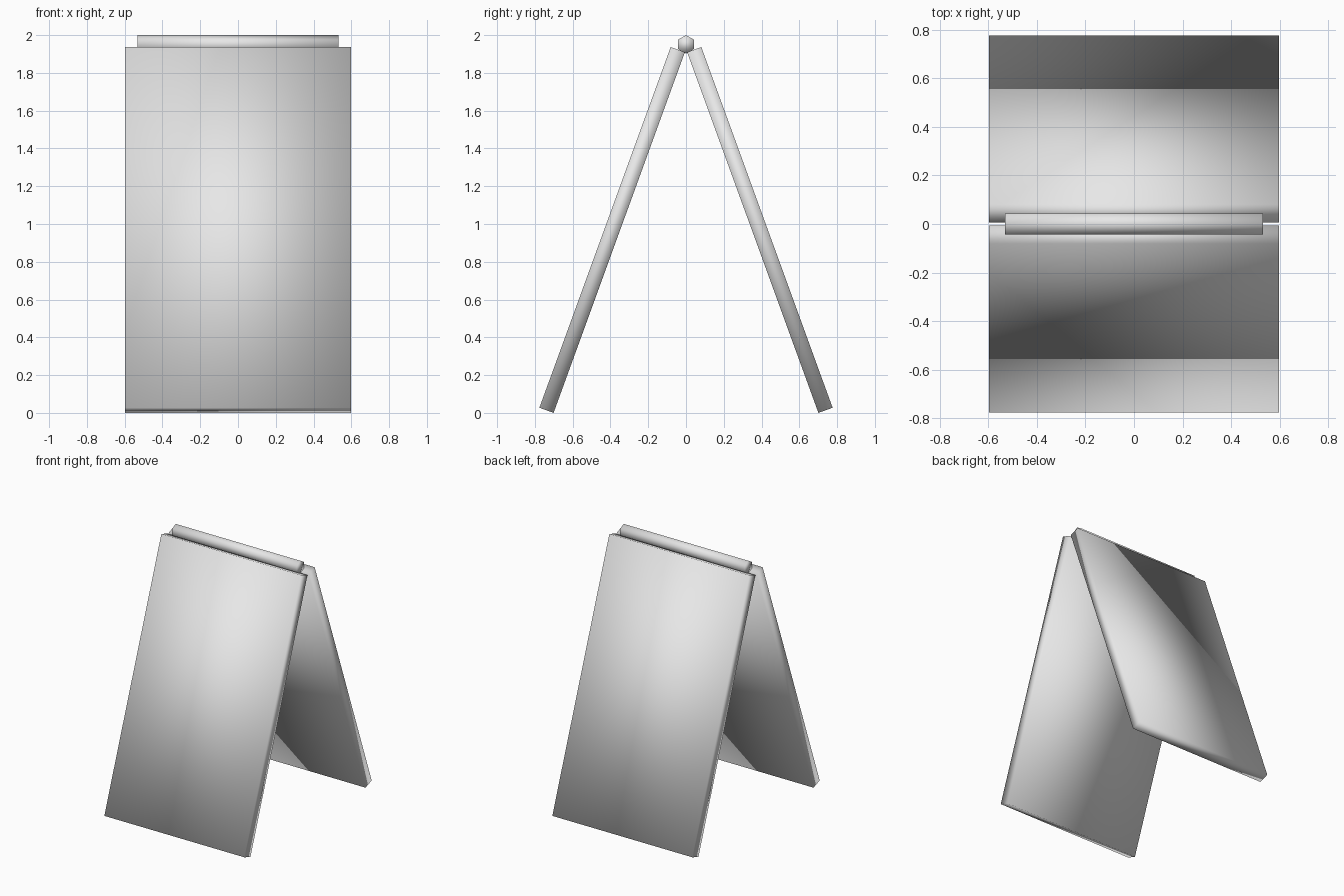
import bpy
import bmesh
from math import cos, sin, radians, tau

cube = bpy.data.objects.get("Cube")
if cube:
    bpy.data.objects.remove(cube, do_unlink=True)

# One plain grey for the whole stand
grey = bpy.data.materials.new("light grey")
grey.use_nodes = True
colour = (0.8, 0.8, 0.8, 1)
grey.diffuse_color = colour
grey.node_tree.nodes["Principled BSDF"].inputs["Base Color"].default_value = colour


def prism(name, profile, half_width):
    """Extrude a closed (y, z) profile along x, fully smooth shaded."""
    bm = bmesh.new()
    cap = bm.faces.new([bm.verts.new((-half_width, y, z)) for y, z in profile])
    extruded = bmesh.ops.extrude_face_region(bm, geom=[cap], use_keep_orig=True)["geom"]
    moved = [v for v in extruded if isinstance(v, bmesh.types.BMVert)]
    bmesh.ops.translate(bm, verts=moved, vec=(2 * half_width, 0, 0))
    bmesh.ops.recalc_face_normals(bm, faces=bm.faces)
    for face in bm.faces:
        face.smooth = True
    mesh = bpy.data.meshes.new(name)
    bm.to_mesh(mesh)
    bm.free()
    mesh.materials.append(grey)
    obj = bpy.data.objects.new(name, mesh)
    bpy.context.collection.objects.link(obj)
    return obj


# Two leaning boards, mirrored front to back
lean = radians(20)
length, thickness = 2.032, 0.08
foot_y = 0.701
rise_y, rise_z = length * sin(lean), length * cos(lean)
out_y, out_z = thickness * cos(lean), thickness * sin(lean)

for name, side in (("front_board", -1), ("back_board", 1)):
    board = [
        (foot_y, 0),
        (foot_y + out_y, out_z),
        (foot_y + out_y - rise_y, out_z + rise_z),
        (foot_y - rise_y, rise_z),
    ]
    prism(name, [(side * y, z) for y, z in board], 0.597)

# Six-sided hinge rod along the ridge
radius = 0.049
hexagon = [(radius * sin(i * tau / 6), 2 - radius + radius * cos(i * tau / 6))
           for i in range(6)]
prism("hinge_rod", hexagon, 0.532)
